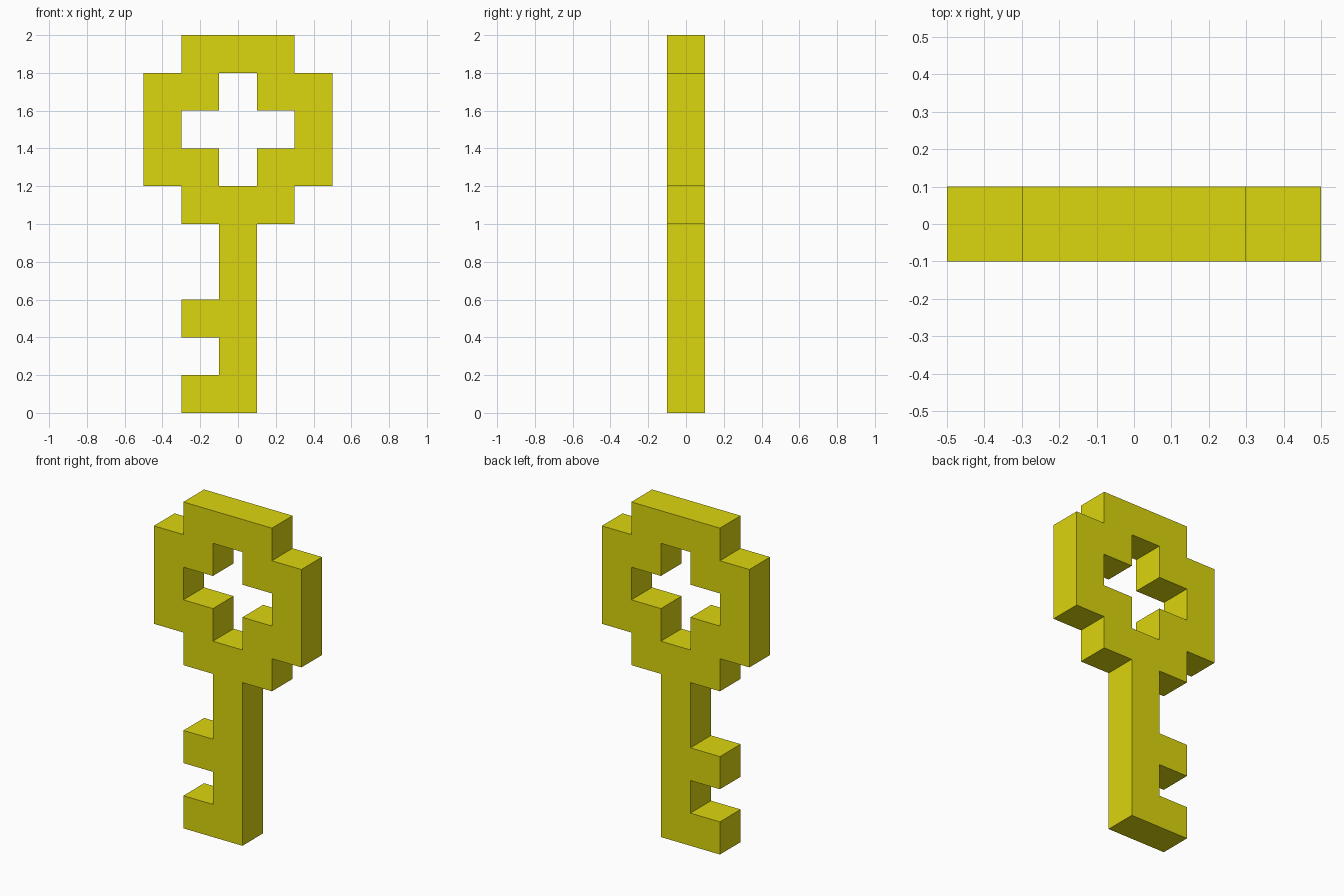
import bpy, bmesh
from mathutils import Vector

if "Cube" in bpy.data.objects:
    bpy.data.objects.remove(bpy.data.objects["Cube"])

CELL = 0.2
# Key silhouette seen from the front, one character per square cell
PATTERN = [
    ".###.",   # bow: ring with a cross-shaped hole
    "##.##",
    "#...#",
    "##.##",
    ".###.",
    "..#..",   # shaft
    "..#..",
    ".##..",   # upper tooth
    "..#..",
    ".##..",   # lower tooth
]

# Front face: one quad per filled cell, welded together
bm = bmesh.new()
for r, row in enumerate(reversed(PATTERN)):
    for c, char in enumerate(row):
        if char == "#":
            corners = [(c, r), (c + 1, r), (c + 1, r + 1), (c, r + 1)]
            bm.faces.new([bm.verts.new(((i - 2.5) * CELL, -CELL / 2, k * CELL))
                          for i, k in corners])
bmesh.ops.remove_doubles(bm, verts=bm.verts, dist=0.001)

# Thickness: extrude the silhouette to the back, keeping the front cap
result = bmesh.ops.extrude_face_region(bm, geom=bm.faces[:], use_keep_orig=True)
back = [g for g in result["geom"] if isinstance(g, bmesh.types.BMVert)]
bmesh.ops.translate(bm, verts=back, vec=Vector((0, CELL, 0)))
bmesh.ops.recalc_face_normals(bm, faces=bm.faces)

mesh = bpy.data.meshes.new("key")
bm.to_mesh(mesh)
bm.free()
key = bpy.data.objects.new("key", mesh)
bpy.context.collection.objects.link(key)

# Yellow finish
yellow = bpy.data.materials.new("yellow")
yellow.diffuse_color = (0.71, 0.67, 0.004, 1)
yellow.use_nodes = True
yellow.node_tree.nodes["Principled BSDF"].inputs["Base Color"].default_value = yellow.diffuse_color
mesh.materials.append(yellow)
